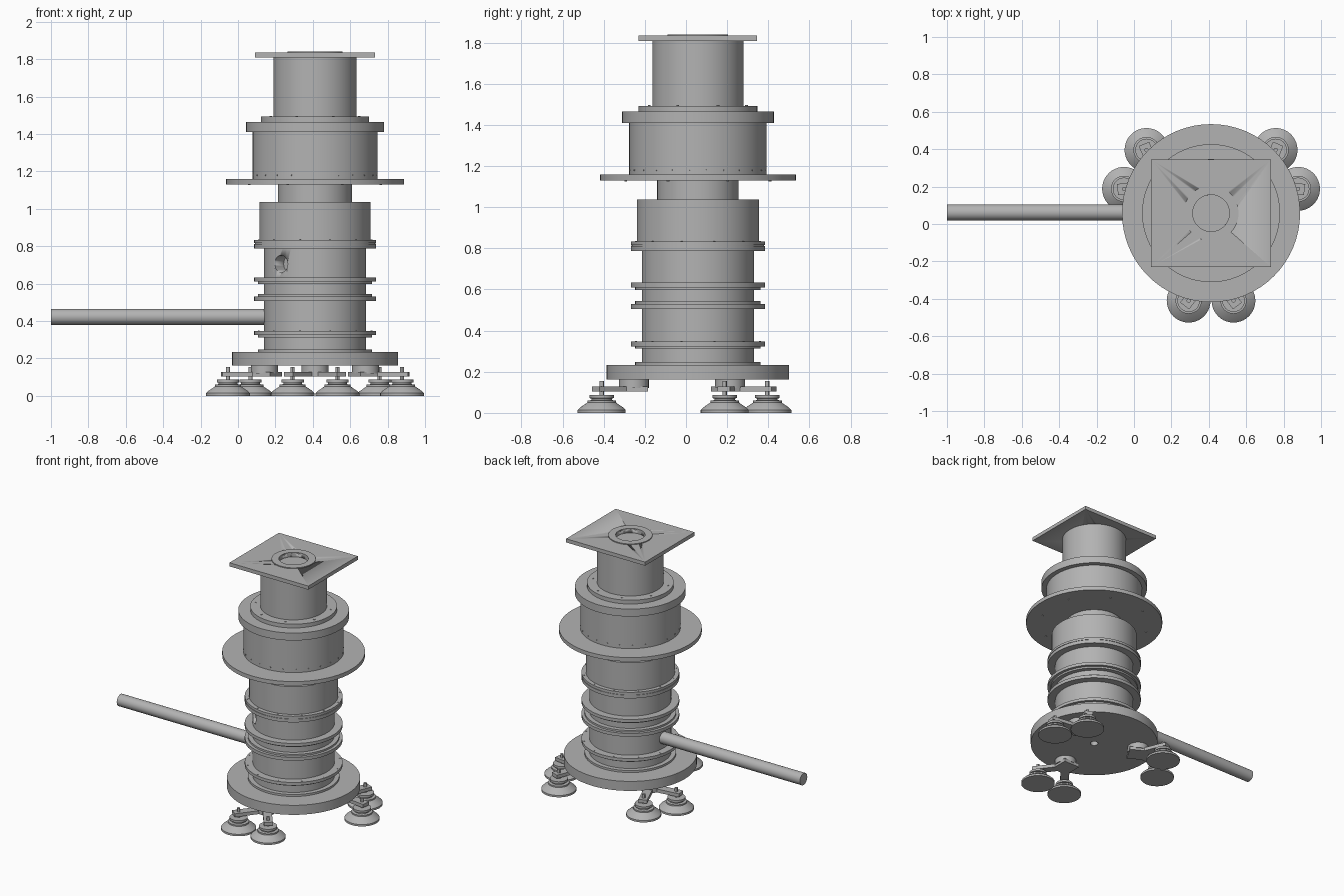
import bpy, bmesh, math
from mathutils import Matrix, Vector

if "Cube" in bpy.data.objects:
    bpy.data.objects.remove(bpy.data.objects["Cube"])

AXIS = Vector((0.412, 0.058, 0))

grey = bpy.data.materials.new("machine_grey")
grey.use_nodes = True
colour = (0.45, 0.45, 0.45, 1)
grey.diffuse_color = colour
grey.node_tree.nodes["Principled BSDF"].inputs["Base Color"].default_value = colour


def finish(name, bm, matrix=None):
    """Turn a bmesh into a shaded object standing on the column axis."""
    bmesh.ops.recalc_face_normals(bm, faces=bm.faces)
    mesh = bpy.data.meshes.new(name)
    bm.to_mesh(mesh)
    bm.free()
    mesh.materials.append(grey)
    obj = bpy.data.objects.new(name, mesh)
    bpy.context.collection.objects.link(obj)
    obj.matrix_world = Matrix.Translation(AXIS) @ (matrix or Matrix())
    bpy.ops.object.select_all(action="DESELECT")
    obj.select_set(True)
    bpy.context.view_layer.objects.active = obj
    bpy.ops.object.shade_smooth_by_angle(angle=math.radians(30))
    return obj


def lathe(name, profile, matrix=None, steps=64):
    """Revolve (radius, height) points round the z axis."""
    bm = bmesh.new()
    verts = [bm.verts.new((r, 0, z)) for r, z in profile]
    edges = [bm.edges.new(pair) for pair in zip(verts, verts[1:])]
    bmesh.ops.spin(bm, geom=verts + edges, axis=(0, 0, 1), cent=(0, 0, 0),
                   angle=math.tau, steps=steps)
    bmesh.ops.remove_doubles(bm, verts=bm.verts, dist=1e-5)
    return finish(name, bm, matrix)


def stack(name, discs):
    """One solid from touching discs given as (radius, bottom, top)."""
    points = [(0, discs[0][1])]
    for r, low, high in discs:
        points += [(r, low), (r, high)]
    return lathe(name, points + [(0, discs[-1][2])])


def box(name, size, matrix):
    bm = bmesh.new()
    bmesh.ops.create_cube(bm, size=1)
    bmesh.ops.scale(bm, vec=size, verts=bm.verts)
    return finish(name, bm, matrix)


def rod(name, r, length, matrix, steps=24):
    return lathe(name, [(0, 0), (r, 0), (r, length), (0, length)], matrix, steps)


def bolt_circle(name, count, radius, z, size=0.007, radial=False):
    """Ring of small bolt heads, upright or pointing outward."""
    bm = bmesh.new()
    for i in range(count):
        m = Matrix.Rotation(math.tau * (i + 0.5) / count, 4, "Z")
        m = m @ Matrix.Translation((radius, 0, z))
        if radial:
            m = m @ Matrix.Rotation(math.pi / 2, 4, "Y")
        bmesh.ops.create_cone(bm, cap_ends=True, segments=10, radius1=size,
                              radius2=size, depth=0.006, matrix=m)
    return finish(name, bm)


# Base disc with a small hole in its underside
lathe("base_disc", [(0, 0.21), (0.027, 0.21), (0.027, 0.163),
                    (0.444, 0.163), (0.444, 0.233), (0, 0.233)])

# Lower column with its pairs of joint flanges
TUBE, COLLAR, FLANGE = 0.273, 0.305, 0.326
column = stack("lower_column", [
    (COLLAR, 0.233, 0.248), (TUBE, 0.248, 0.312),
    (COLLAR, 0.312, 0.324), (FLANGE, 0.324, 0.346), (TUBE, 0.346, 0.506),
    (FLANGE, 0.506, 0.53), (COLLAR, 0.53, 0.543), (TUBE, 0.543, 0.597),
    (COLLAR, 0.597, 0.61), (FLANGE, 0.61, 0.633), (TUBE, 0.633, 0.788),
    (FLANGE, 0.788, 0.812), (FLANGE - 0.004, 0.812, 0.816), (FLANGE, 0.816, 0.833)])

# Round port cut into the column
turn = Matrix.Rotation(math.radians(228), 4, "Z")
port = rod("port_cutter", 0.046, 0.2,
           turn @ Matrix.Translation((0.2, 0, 0.705)) @ Matrix.Rotation(math.pi / 2, 4, "Y"))
port.hide_render = True
port.hide_viewport = True
cut = column.modifiers.new("port", "BOOLEAN")
cut.operation = "DIFFERENCE"
cut.object = port

# Upper body, neck, wide flange, drum and head tube
stack("upper_body", [(0.297, 0.833, 1.037)])
stack("neck", [(0.198, 1.037, 1.13)])
stack("wide_flange", [(0.476, 1.129, 1.158)])
stack("drum", [(0.334, 1.158, 1.41), (0.369, 1.41, 1.465), (0.289, 1.465, 1.493)])
stack("head_tube", [(0.222, 1.493, 1.808)])

# Square top plate with a raised ring round a recess
plate = box("top_plate", (0.642, 0.576, 0.027), Matrix.Translation((0, 0, 1.821)))
bore = rod("bore_cutter", 0.098, 0.1, Matrix.Translation((0, 0, 1.79)), 48)
bore.hide_render = True
bore.hide_viewport = True
cut = plate.modifiers.new("bore", "BOOLEAN")
cut.operation = "DIFFERENCE"
cut.object = bore
lathe("top_ring", [(0.098, 1.825), (0.147, 1.825), (0.147, 1.841),
                   (0.098, 1.841), (0.098, 1.825)])

# Bolt heads
bolt_circle("head_bolts", 8, 0.256, 1.493)
bolt_circle("wide_flange_bolts", 8, 0.38, 1.129)
bolt_circle("drum_bolts", 24, 0.334, 1.18, 0.004, True)
for top in (0.346, 0.833):
    bolt_circle("flange_bolts", 12, 0.312, top, 0.005)

# Side bar reaching out to the right
rod("side_bar", 0.043, 1.162,
    Matrix.Translation((-0.25, 0.004, 0.422)) @ Matrix.Rotation(-math.pi / 2, 4, "Y"), 32)

# Three swivel feet, each with two arms and two suction pads
PIVOT, PAD_OUT, PAD_SIDE = 0.312, 0.468, 0.12
PAD = [(0, 0), (0.117, 0), (0.117, 0.014), (0.105, 0.026), (0.07, 0.05), (0.07, 0.06),
       (0.05, 0.062), (0.05, 0.07), (0.06, 0.072), (0.06, 0.088), (0, 0.088)]
ARM_Z = 0.116
for degrees in (-90, 30, 150):
    foot = Matrix.Rotation(math.radians(degrees), 4, "Z")
    rod("foot_pivot", 0.073, 0.045, foot @ Matrix.Translation((PIVOT, 0, 0.12)), 32)
    box("foot_plate", (0.14, 0.13, 0.025), foot @ Matrix.Translation((PIVOT, 0, ARM_Z)))
    for side in (-1, 1):
        at_pad = foot @ Matrix.Translation((PAD_OUT, side * PAD_SIDE, 0))
        lathe("suction_pad", PAD, at_pad, 40)
        rod("pad_stem", 0.011, 0.075, at_pad @ Matrix.Translation((0, 0, 0.08)), 12)
        reach = Vector((PAD_OUT - PIVOT, side * PAD_SIDE, 0))
        length = reach.length + 0.035
        swing = Matrix.Rotation(math.atan2(reach.y, reach.x), 4, "Z")
        box("foot_arm", (length, 0.06, 0.025),
            foot @ Matrix.Translation((PIVOT, 0, ARM_Z)) @ swing
            @ Matrix.Translation((length / 2, 0, 0)))
